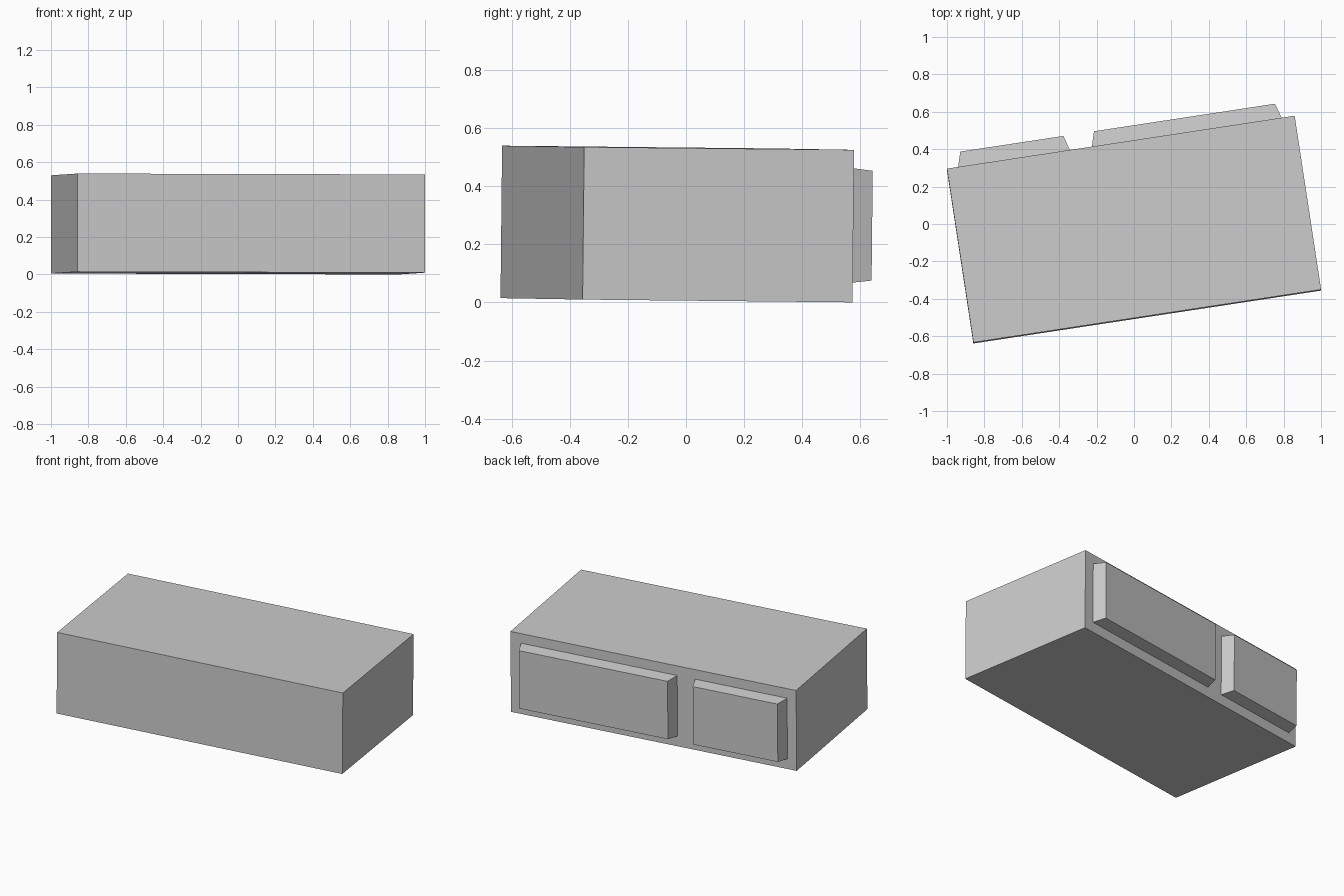
import bpy, bmesh
from math import radians
from mathutils import Matrix, Euler

if "Cube" in bpy.data.objects:
    bpy.data.objects.remove(bpy.data.objects["Cube"])

# Whole model is yawed and leans very slightly
PLACE = (Matrix.Translation((0, -0.03, 0.27))
         @ Euler((radians(-0.58), radians(0.15), radians(8.65))).to_matrix().to_4x4())
LENGTH, DEPTH, HEIGHT = 1.88, 0.94, 0.525


def tapered_block(name, x, y, z, inset_x=0.0, inset_z=0.0):
    """Box between the given ranges, its back (+y) face narrowed by the insets."""
    bm = bmesh.new()
    bmesh.ops.create_cube(bm, size=2)
    cx, cz = sum(x) / 2, sum(z) / 2
    for v in bm.verts:
        back = v.co.y > 0
        hx = (x[1] - x[0]) / 2 - (inset_x if back else 0)
        hz = (z[1] - z[0]) / 2 - (inset_z if back else 0)
        v.co = (cx + v.co.x * hx, y[1] if back else y[0], cz + v.co.z * hz)
    mesh = bpy.data.meshes.new(name)
    bm.to_mesh(mesh)
    bm.free()
    obj = bpy.data.objects.new(name, mesh)
    obj.matrix_world = PLACE
    bpy.context.collection.objects.link(obj)
    return obj


# Main body
tapered_block("body", (-LENGTH / 2, LENGTH / 2), (-DEPTH / 2, DEPTH / 2),
              (-HEIGHT / 2, HEIGHT / 2))

# Raised panels on the back, with bevelled sides
for name, x in (("small_back_panel", (-0.88, -0.275)),
                ("large_back_panel", (-0.157, 0.87))):
    tapered_block(name, x, (DEPTH / 2, DEPTH / 2 + 0.08), (-0.196, 0.2),
                  inset_x=0.024, inset_z=0.009)
